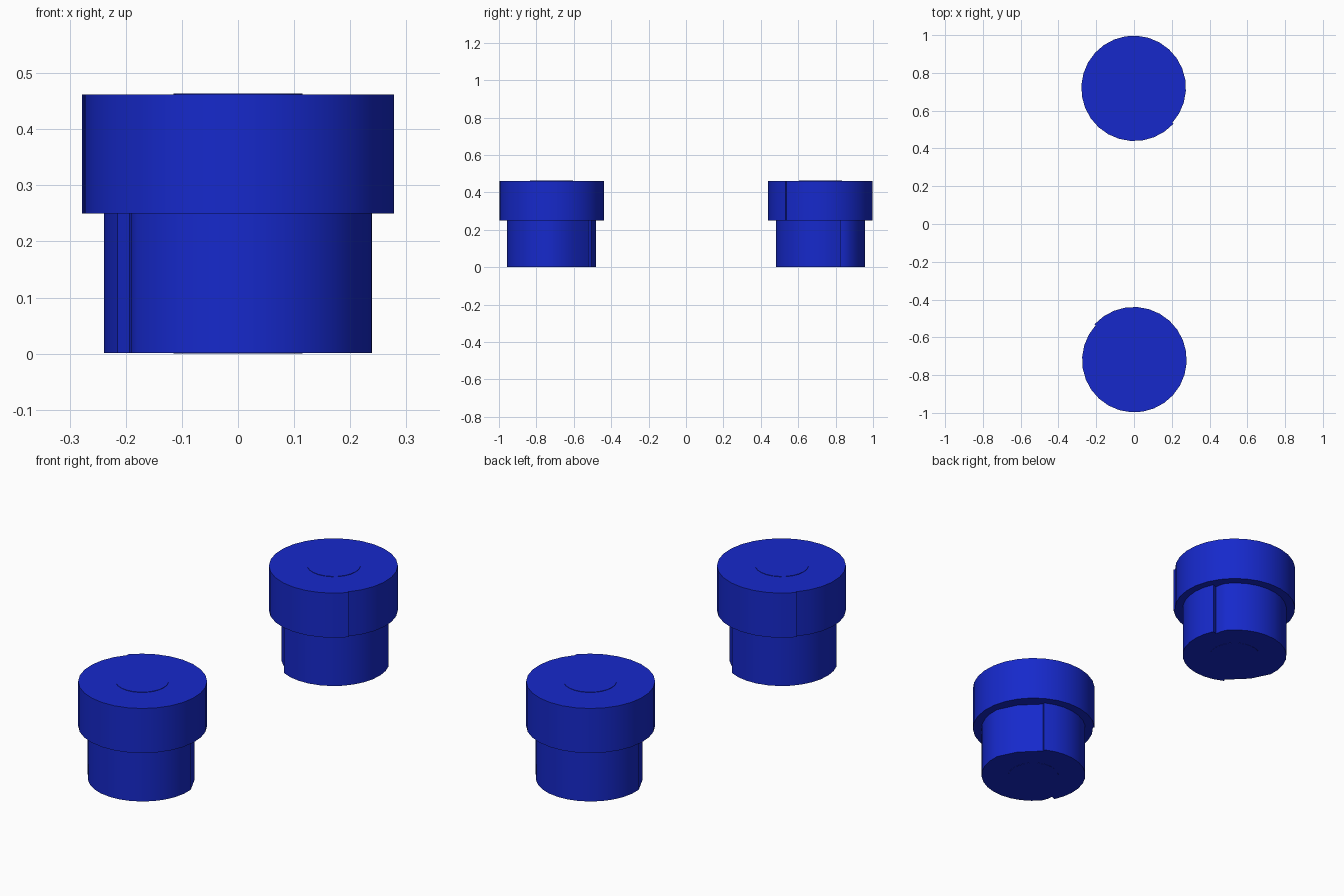
import bpy, bmesh, math

if "Cube" in bpy.data.objects:
    bpy.data.objects.remove(bpy.data.objects["Cube"])

mat = bpy.data.materials.new("deep_blue")
mat.diffuse_color = (0.008, 0.022, 0.60, 1)
mat.use_nodes = True
mat.node_tree.nodes["Principled BSDF"].inputs["Base Color"].default_value = mat.diffuse_color


def prism(name, outline, z0, z1, cy, turn):
    """Extrude a polar outline [(degrees, radius)] between two heights."""
    bm = bmesh.new()
    pts = []
    for a, r in outline:
        t = math.radians(a + turn)
        pts.append(bm.verts.new((r * math.cos(t), cy + r * math.sin(t), z0)))
    face = bm.faces.new(pts)
    up = bmesh.ops.extrude_face_region(bm, geom=[face])
    verts = [g for g in up["geom"] if isinstance(g, bmesh.types.BMVert)]
    bmesh.ops.translate(bm, vec=(0, 0, z1 - z0), verts=verts)
    bmesh.ops.recalc_face_normals(bm, faces=bm.faces)
    mesh = bpy.data.meshes.new(name)
    bm.to_mesh(mesh)
    bm.free()
    ob = bpy.data.objects.new(name, mesh)
    bpy.context.collection.objects.link(ob)
    mesh.materials.append(mat)
    bpy.ops.object.select_all(action="DESELECT")
    ob.select_set(True)
    bpy.context.view_layer.objects.active = ob
    bpy.ops.object.shade_smooth_by_angle(angle=math.radians(30))
    return ob


def arc(a0, a1, r0, r1, n):
    return [(a0 + (a1 - a0) * i / n, r0 + (r1 - r0) * i / n) for i in range(n + 1)]


# Upper wrap: nearly round, with a small overlap seam
upper = arc(138, 498, 0.274, 0.282, 28)

# Lower wrap: flat tail on one side and a narrow seam groove on the other
lower = (arc(62, 206, 0.240, 0.239, 12)
         + [(206.5, 0.216), (213, 0.226)]
         + arc(220, 366, 0.234, 0.240, 12)
         + [(391, 0.226), (421.5, 0.228)])

core = arc(0, 345, 0.115, 0.115, 23)

# Two rolled plugs, one a half-turn copy of the other
for label, cy, turn in (("front", -0.72, 0), ("back", 0.72, 180)):
    prism(label + "_upper_roll", upper, 0.25, 0.462, cy, turn)
    prism(label + "_lower_roll", lower, 0.001, 0.25, cy, turn)
    prism(label + "_core", core, 0.0, 0.464, cy, turn)
